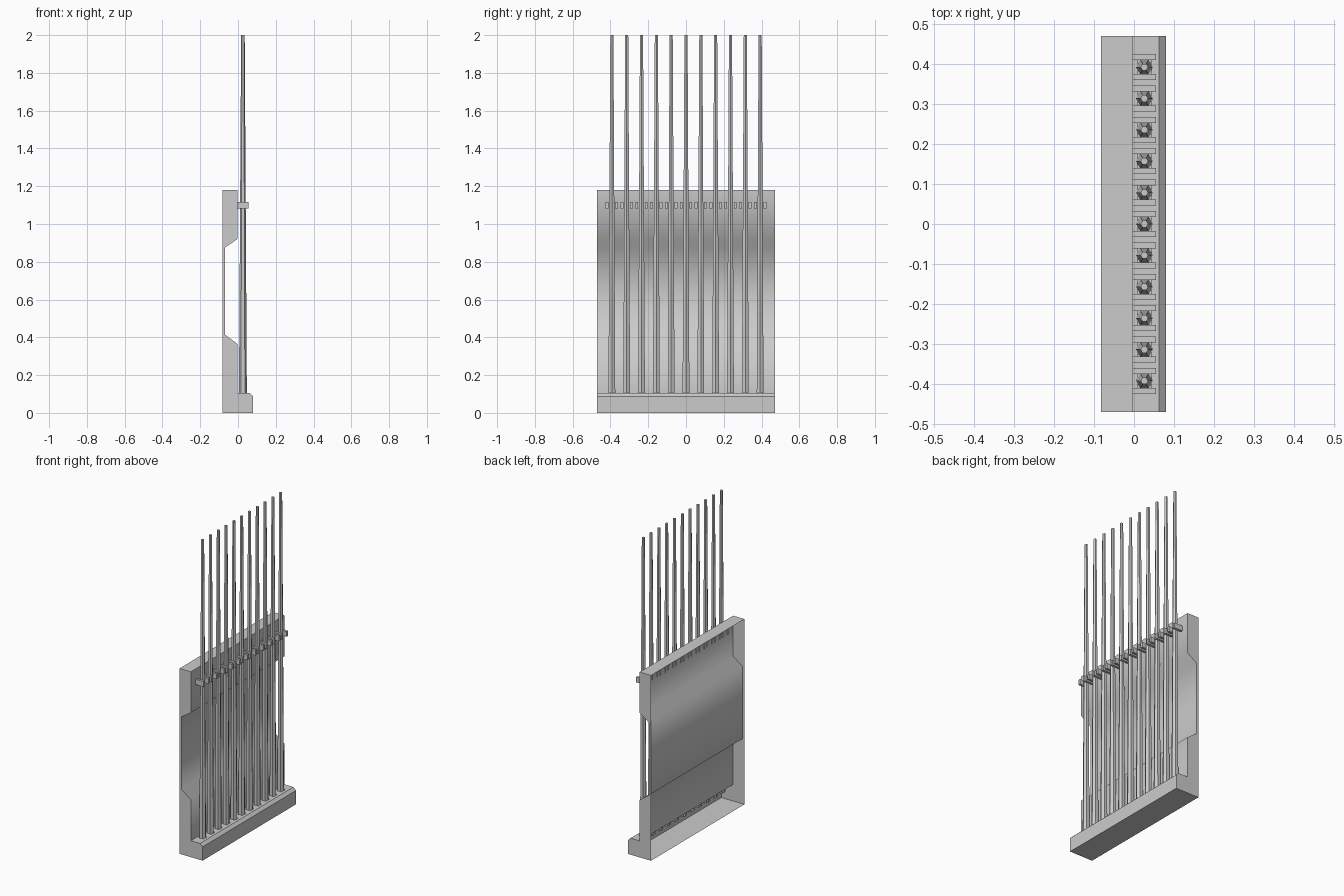
import bpy, bmesh, math

if "Cube" in bpy.data.objects:
    bpy.data.objects.remove(bpy.data.objects["Cube"])

COUNT, PITCH, HALF = 11, 0.0785, 0.47
POLE_X = 0.026
LEDGE = 0.105
ys = [(i - COUNT // 2) * PITCH for i in range(COUNT)]


def finish(name, bm, recalc=True):
    bmesh.ops.remove_doubles(bm, verts=bm.verts, dist=1e-5)
    if recalc:
        bmesh.ops.recalc_face_normals(bm, faces=bm.faces)
    me = bpy.data.meshes.new(name)
    bm.to_mesh(me)
    bm.free()
    ob = bpy.data.objects.new(name, me)
    bpy.context.collection.objects.link(ob)
    return ob


def face(bm, pts, smooth=False):
    f = bm.faces.new([bm.verts.new(p) for p in pts])
    f.smooth = smooth


def level(bm, x0, x1, y0, y1, z):
    face(bm, [(x0, y0, z), (x1, y0, z), (x1, y1, z), (x0, y1, z)])


# rack body: side profile swept along y, open at the back
profile = [(-0.083, 0), (0.08, 0), (0.08, 0.088), (0.062, LEDGE), (-0.003, LEDGE),
           (-0.003, 0.365), (-0.07, 0.415), (-0.07, 0.875), (-0.003, 0.92),
           (-0.003, 1.18), (-0.083, 1.18)]
bm = bmesh.new()
face(bm, [(x, -HALF, z) for x, z in profile])
face(bm, [(x, HALF, z) for x, z in reversed(profile)])
for i, ((x0, z0), (x1, z1)) in enumerate(zip(profile, profile[1:])):
    if i != 3:
        face(bm, [(x0, HALF, z0), (x0, -HALF, z0), (x1, -HALF, z1), (x1, HALF, z1)][::-1],
             smooth=4 <= i <= 8)

# ledge top with a square socket under every pole
sx0, sx1, sw, sz = 0.009, 0.044, 0.018, 0.08
level(bm, -0.003, sx0, -HALF, HALF, LEDGE)
level(bm, sx1, 0.062, -HALF, HALF, LEDGE)
edge = -HALF
for y in ys:
    level(bm, sx0, sx1, edge, y - sw, LEDGE)
    edge = y + sw
    level(bm, sx0, sx1, y - sw, y + sw, sz)
    ring = [(sx0, y - sw), (sx1, y - sw), (sx1, y + sw), (sx0, y + sw)]
    for a, b in zip(ring, ring[1:] + ring[:1]):
        face(bm, [(*a, LEDGE), (*b, LEDGE), (*b, sz), (*a, sz)])
level(bm, sx0, sx1, edge, HALF, LEDGE)
finish("rack_body", bm, recalc=False)

# six-sided tapered poles
for i, y in enumerate(ys):
    bm = bmesh.new()
    bmesh.ops.create_cone(bm, cap_ends=True, segments=6, radius1=0.021, radius2=0.0095, depth=2 - sz)
    ob = finish(f"pole_{i + 1}", bm)
    # point one corner along +x
    c = max(ob.data.vertices, key=lambda v: (round(v.co.z, 4), v.co.x)).co
    ob.rotation_euler.z = -math.atan2(c.y, c.x)
    ob.location = (POLE_X, y, (2 + sz) / 2)

# pairs of holding pegs
for i, y in enumerate(ys):
    bm = bmesh.new()
    for s in (-1, 1):
        vs = bmesh.ops.create_cube(bm, size=1)["verts"]
        bmesh.ops.scale(bm, vec=(0.062, 0.015, 0.033), verts=vs)
        bmesh.ops.translate(bm, vec=(0.024, y + s * 0.025, 1.099), verts=vs)
    finish(f"peg_pair_{i + 1}", bm)
